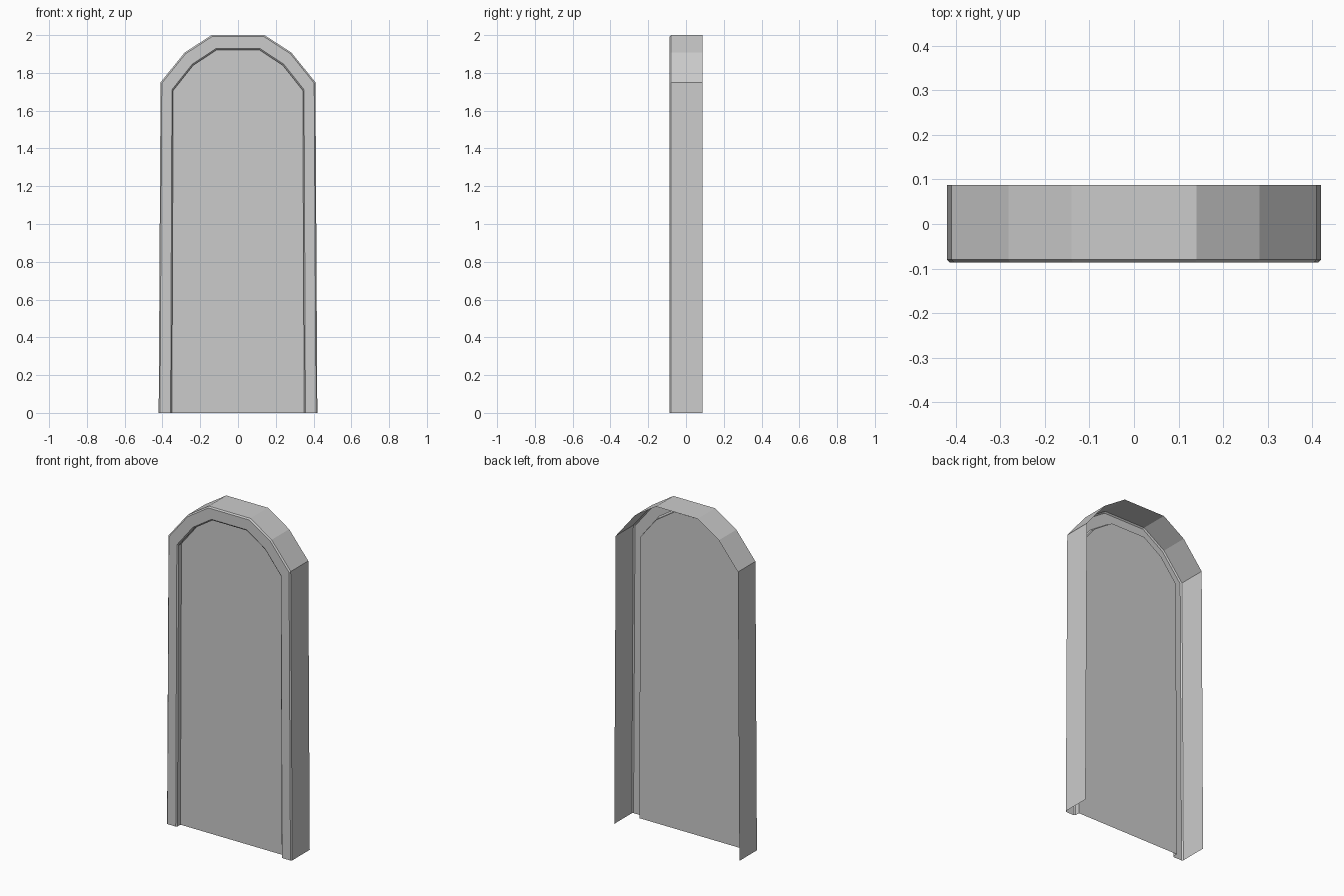
import bpy

cube = bpy.data.objects.get("Cube")
if cube:
    bpy.data.objects.remove(cube, do_unlink=True)

grey = bpy.data.materials.new("plain grey")
grey.use_nodes = True
colour = (0.6, 0.6, 0.6, 1)
grey.diffuse_color = colour
grey.node_tree.nodes["Principled BSDF"].inputs["Base Color"].default_value = colour

# Right half of the arch, from the floor to the flat top
OUTER = [(0.42, 0), (0.41, 1.75), (0.282, 1.908), (0.14, 2.0)]
INNER = [(0.35, 0), (0.343, 1.707), (0.237, 1.84), (0.115, 1.92)]
PANEL_Y = -0.052


def arch(t, y):
    """Full arch outline, blended from the outer (0) to the inner (1) edge."""
    half = [(a + (c - a) * t, y, b + (d - b) * t)
            for (a, b), (c, d) in zip(OUTER, INNER)]
    return half + [(-x, v, z) for x, v, z in reversed(half)]


def make(name, verts, faces):
    mesh = bpy.data.meshes.new(name)
    mesh.from_pydata(verts, [], faces)
    mesh.materials.append(grey)
    obj = bpy.data.objects.new(name, mesh)
    bpy.context.collection.objects.link(obj)
    return obj


# Frame: open strip swept round the arch, with bevelled front edges
section = [(0, 0.088), (0, -0.08), (0.1, -0.087),
           (0.9, -0.087), (1, -0.08), (1, PANEL_Y)]
rings = [arch(t, y) for t, y in section]
n = len(rings[0])
faces = [(r * n + i, r * n + i + 1, (r + 1) * n + i + 1, (r + 1) * n + i)
         for r in range(len(rings) - 1) for i in range(n - 1)]
make("door_frame", [v for ring in rings for v in ring], faces)

# Flat door panel set back inside the frame
make("door_panel", arch(1, PANEL_Y), [tuple(reversed(range(n)))])
